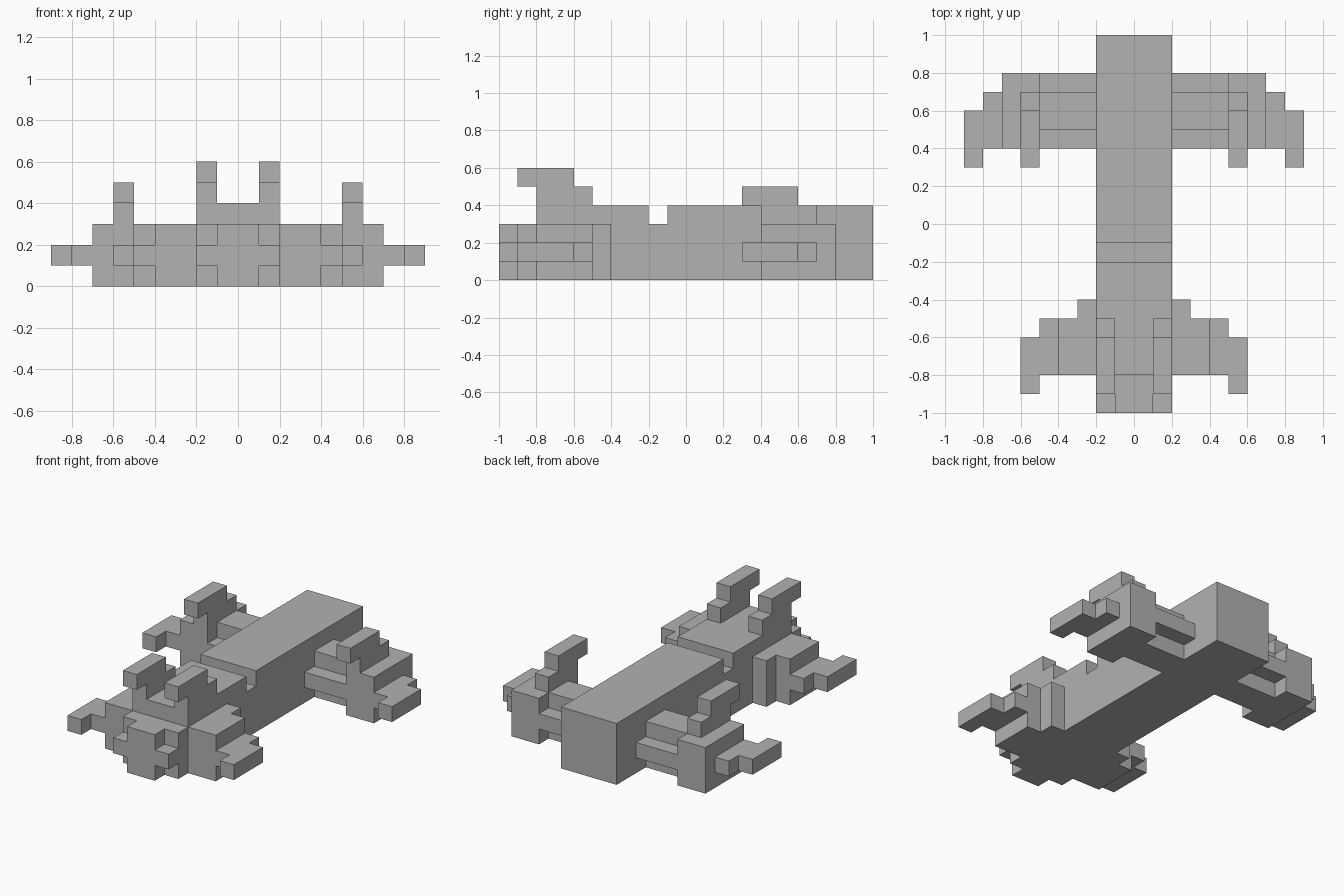
import bpy
import bmesh
from mathutils import Vector

default_cube = bpy.data.objects.get("Cube")
if default_cube:
    bpy.data.objects.remove(default_cube, do_unlink=True)

UNIT = 0.1  # edge length of one block

grey = bpy.data.materials.new("stone grey")
grey.use_nodes = True
grey.diffuse_color = (0.445, 0.445, 0.445, 1)
grey.node_tree.nodes["Principled BSDF"].inputs["Base Color"].default_value = grey.diffuse_color


def finish(name, bm):
    bmesh.ops.scale(bm, vec=Vector((UNIT, UNIT, UNIT)), verts=bm.verts)
    bmesh.ops.recalc_face_normals(bm, faces=bm.faces)
    mesh = bpy.data.meshes.new(name)
    bm.to_mesh(mesh)
    bm.free()
    mesh.materials.append(grey)
    obj = bpy.data.objects.new(name, mesh)
    bpy.context.collection.objects.link(obj)
    return obj


def block(name, x, y, z):
    """Box spanning three (low, high) ranges, in block units."""
    bm = bmesh.new()
    bmesh.ops.create_cube(bm, size=1)
    for v in bm.verts:
        v.co = [r[0] if c < 0 else r[1] for c, r in zip(v.co, (x, y, z))]
    return finish(name, bm)


def pair(name, x, y, z):
    """The same box on both sides of the body."""
    block("left_" + name, x, y, z)
    block("right_" + name, (-x[1], -x[0]), y, z)


def prism(name, outline, axis, low, high):
    """Outline extruded along x (axis 0) or z (axis 2)."""
    bm = bmesh.new()
    points = [(low, a, b) if axis == 0 else (a, b, low) for a, b in outline]
    face = bm.faces.new([bm.verts.new(p) for p in points])
    moved = bmesh.ops.extrude_face_region(bm, geom=[face])["geom"]
    shift = Vector((0, 0, 0))
    shift[axis] = high - low
    bmesh.ops.translate(bm, vec=shift, verts=[g for g in moved if isinstance(g, bmesh.types.BMVert)])
    return finish(name, bm)


# Trunk and head with the neck groove
prism("body", [(-8, 0), (10, 0), (10, 4), (-1, 4), (-1, 3), (-2, 3), (-2, 4), (-8, 4)], 0, -2, 2)

# Snout: narrow nose and chin tips around a wide middle layer
tip = [(-2, -8), (-2, -9), (-1, -9), (-1, -10), (1, -10), (1, -9), (2, -9), (2, -8)]
prism("chin", tip, 2, 0, 1)
block("mouth", (-2, 2), (-10, -8), (1, 2))
prism("nose", tip, 2, 2, 3)

# Horns
pair("horn_base", (1, 2), (-8, -5), (4, 5))
pair("horn_tip", (1, 2), (-9, -6), (5, 6))

# Front legs
pair("front_shoulder", (2, 3), (-5, -4), (0, 3))
pair("front_leg", (2, 4), (-8, -5), (0, 3))
pair("front_claw_base", (4, 5), (-8, -5), (1, 2))
pair("front_claw_tip", (5, 6), (-9, -6), (1, 2))

# Rear legs: cross-section arm, foot block, side claw and upright claw
pair("rear_arm_core", (2, 5), (5, 7), (0, 3))
pair("rear_arm_front_ridge", (2, 5), (4, 5), (1, 2))
pair("rear_arm_back_ridge", (2, 5), (7, 8), (1, 2))
pair("rear_foot", (5, 7), (4, 8), (0, 3))
pair("rear_claw_base", (7, 8), (4, 7), (1, 2))
pair("rear_claw_tip", (8, 9), (3, 6), (1, 2))
pair("rear_spike_base", (5, 6), (4, 7), (3, 4))
pair("rear_spike_tip", (5, 6), (3, 6), (4, 5))
